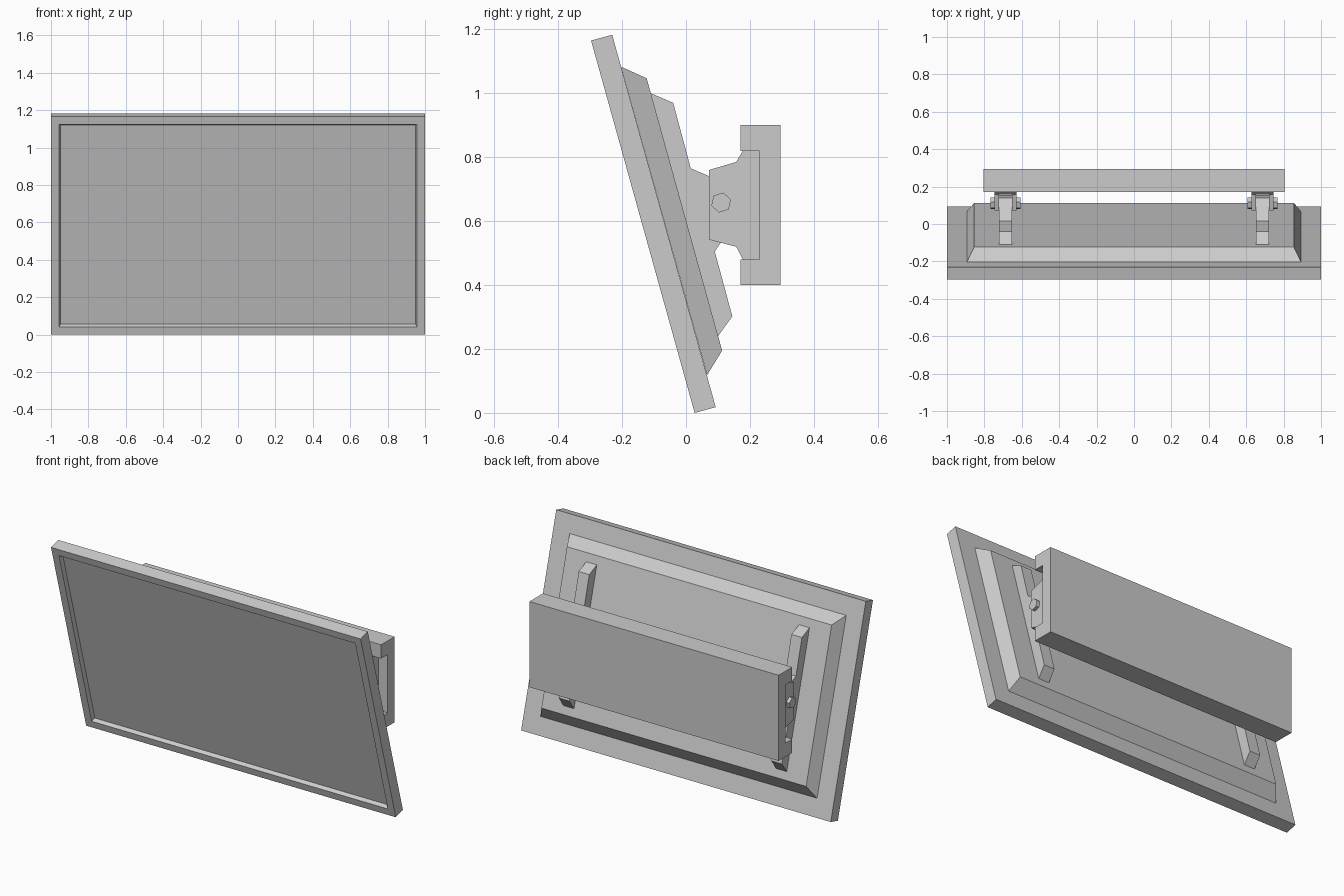
import bpy
import bmesh
import math
from mathutils import Matrix

cube = bpy.data.objects.get("Cube")
if cube:
    bpy.data.objects.remove(cube, do_unlink=True)

GREY = (0.6, 0.6, 0.6, 1)
mat = bpy.data.materials.new("light grey")
mat.use_nodes = True
mat.diffuse_color = GREY
mat.node_tree.nodes["Principled BSDF"].inputs["Base Color"].default_value = GREY


def finish(name, bm):
    bmesh.ops.recalc_face_normals(bm, faces=bm.faces[:])
    mesh = bpy.data.meshes.new(name)
    bm.to_mesh(mesh)
    bm.free()
    mesh.materials.append(mat)
    obj = bpy.data.objects.new(name, mesh)
    bpy.context.collection.objects.link(obj)
    return obj


def prism(profile, cx, halves):
    """Sweep a (y, z) side profile along x; halves is the half width at each point."""
    if not isinstance(halves, (list, tuple)):
        halves = [halves] * len(profile)
    bm = bmesh.new()
    a, b = [[bm.verts.new((cx + s * h, y, z)) for (y, z), h in zip(profile, halves)]
            for s in (-1, 1)]
    bm.faces.new(a)
    bm.faces.new(b[::-1])
    for i in range(len(a)):
        j = (i + 1) % len(a)
        bm.faces.new((a[i], b[i], b[j], a[j]))
    bmesh.ops.recalc_face_normals(bm, faces=bm.faces[:])
    return bm


# Tilted screen panel with a bevelled, recessed display
bm = prism([(-0.297, 1.165), (-0.231, 1.183), (0.093, 0.018), (0.027, 0)], 0, 1)
front = min(bm.faces, key=lambda f: f.calc_center_median().y + f.normal.y)
bmesh.ops.inset_individual(bm, faces=[front], thickness=0.061)
bmesh.ops.inset_individual(bm, faces=[front], thickness=0.0115, depth=-0.022)
finish("screen_panel", bm)

# Raised back housing with sloping sides
finish("back_housing", prism([(-0.203, 1.083), (-0.123, 1.047), (0.113, 0.195), (0.066, 0.118)],
                             0, [0.893, 0.855, 0.855, 0.893]))

# Wall channel, open at both ends
finish("wall_channel", prism([(0.17, 0.9), (0.295, 0.9), (0.295, 0.4), (0.17, 0.4),
                              (0.17, 0.48), (0.23, 0.48), (0.23, 0.82), (0.17, 0.82)], 0, 0.805))

rail = [(-0.11, 1.0), (-0.04, 0.97), (0.015, 0.765), (0.14, 0.712), (0.155, 0.6),
        (0.09, 0.505), (0.145, 0.302), (0.1, 0.24)]
cheek = [(0.072, 0.76), (0.157, 0.785), (0.178, 0.82), (0.23, 0.82),
         (0.23, 0.48), (0.178, 0.48), (0.157, 0.52), (0.072, 0.542)]
web = cheek[1:7]

for side, label in ((1, "left"), (-1, "right")):
    cx = side * 0.687
    # Upright rail with its hinge tab, held in a clevis
    finish(label + "_rail", prism(rail, cx, 0.034))
    finish(label + "_clevis_web", prism(web, cx, 0.034))
    for s, place in ((1, "outer"), (-1, "inner")):
        finish(f"{label}_{place}_clevis_cheek", prism(cheek, cx + s * side * 0.047, 0.013))
    # Hexagonal pivot bolt
    bm = bmesh.new()
    turn = Matrix.Translation((cx, 0.11, 0.658)) @ Matrix.Rotation(math.radians(-12), 4, "X")
    turn = turn @ Matrix.Rotation(math.pi / 2, 4, "Y") @ Matrix.Rotation(math.pi / 2, 4, "Z")
    bmesh.ops.create_cone(bm, cap_ends=True, segments=6, radius1=0.032, radius2=0.032,
                          depth=0.16, matrix=turn)
    finish(label + "_pivot_bolt", bm)
